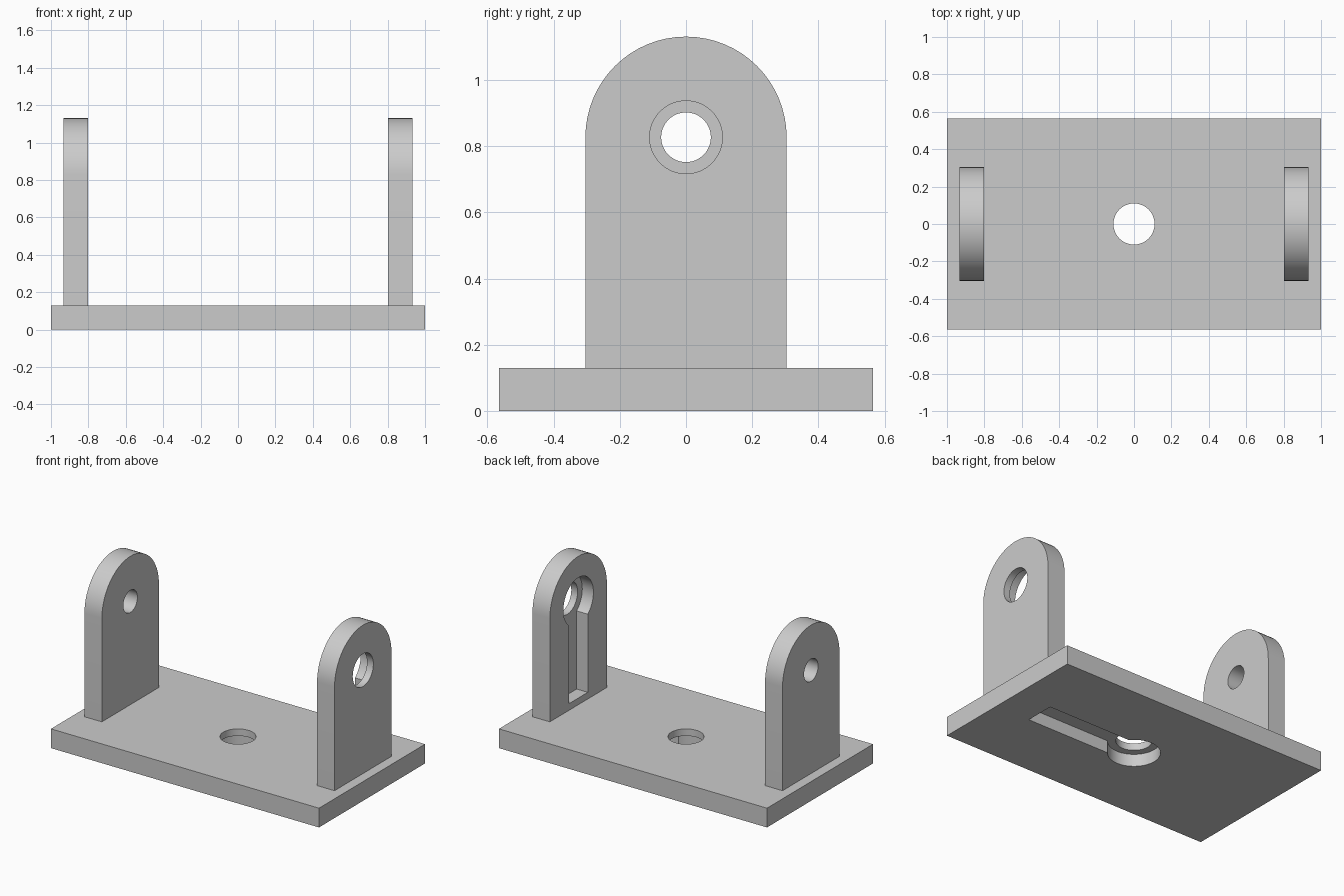
import bpy
import bmesh
from math import pi, sin, cos
from mathutils import Matrix, Vector

if "Cube" in bpy.data.objects:
    bpy.data.objects.remove(bpy.data.objects["Cube"])

# Main dimensions
LENGTH, DEPTH, THICK = 2.0, 1.13, 0.13
ARM_IN, ARM_OUT, ARM_R, PIVOT_Z = 0.803, 0.933, 0.304, 0.827
BORE_R, PIN_R, POCKET_R = 0.11, 0.075, 0.16
SLOT_W, POCKET_D = 0.2, 0.083
SEGMENTS = 64

grey = bpy.data.materials.new("light grey")
grey.use_nodes = True
colour = (0.6, 0.6, 0.6, 1)
grey.diffuse_color = colour
grey.node_tree.nodes["Principled BSDF"].inputs["Base Color"].default_value = colour


def add_object(name, bm):
    bmesh.ops.recalc_face_normals(bm, faces=bm.faces)
    mesh = bpy.data.meshes.new(name)
    bm.to_mesh(mesh)
    bm.free()
    mesh.materials.append(grey)
    obj = bpy.data.objects.new(name, mesh)
    bpy.context.collection.objects.link(obj)
    return obj


def box(name, low, high):
    low, high = Vector(low), Vector(high)
    bm = bmesh.new()
    bmesh.ops.create_cube(bm, size=1)
    bmesh.ops.scale(bm, vec=high - low, verts=bm.verts)
    bmesh.ops.translate(bm, vec=(low + high) / 2, verts=bm.verts)
    return add_object(name, bm)


def cylinder(name, radius, start, end):
    start, end = Vector(start), Vector(end)
    axis = end - start
    turn = axis.to_track_quat('Z', 'Y').to_matrix().to_4x4()
    bm = bmesh.new()
    bmesh.ops.create_cone(bm, cap_ends=True, segments=SEGMENTS, radius1=radius,
                          radius2=radius, depth=axis.length,
                          matrix=Matrix.Translation((start + end) / 2) @ turn)
    return add_object(name, bm)


def arm(name, x0, x1):
    # Upright plate with a round top
    steps = SEGMENTS // 2
    outline = [(-ARM_R, THICK), (ARM_R, THICK)]
    outline += [(ARM_R * cos(pi * i / steps), PIVOT_Z + ARM_R * sin(pi * i / steps))
                for i in range(steps + 1)]
    bm = bmesh.new()
    face = bm.faces.new([bm.verts.new((x0, y, z)) for y, z in outline])
    side = bmesh.ops.extrude_face_region(bm, geom=[face])
    verts = [v for v in side["geom"] if isinstance(v, bmesh.types.BMVert)]
    bmesh.ops.translate(bm, vec=(x1 - x0, 0, 0), verts=verts)
    return add_object(name, bm)


def cut(target, *cutters):
    bpy.context.view_layer.objects.active = target
    for cutter in cutters:
        mod = target.modifiers.new("cut", 'BOOLEAN')
        mod.operation, mod.solver, mod.object = 'DIFFERENCE', 'EXACT', cutter
        bpy.ops.object.modifier_apply(modifier=mod.name)
        bpy.data.objects.remove(cutter)


def finish(obj):
    bpy.ops.object.select_all(action='DESELECT')
    obj.select_set(True)
    bpy.context.view_layer.objects.active = obj
    bpy.ops.object.shade_smooth_by_angle(angle=pi / 6)


# Base plate: centre hole, round pocket and cable slot on the underside
base = box("base_plate", (-LENGTH / 2, -DEPTH / 2, 0), (LENGTH / 2, DEPTH / 2, THICK))
cut(base,
    cylinder("hole_cutter", BORE_R, (0, 0, -0.1), (0, 0, 0.3)),
    cylinder("pocket_cutter", POCKET_R, (0, 0, -0.1), (0, 0, POCKET_D)),
    box("slot_cutter", (0, -SLOT_W / 2, -0.1), (0.745, SLOT_W / 2, POCKET_D)))

# Left arm: large hole, round pocket and slot on the inner face
left_arm = arm("left_arm", ARM_IN, ARM_OUT)
pocket_x = ARM_IN + POCKET_D
cut(left_arm,
    cylinder("hole_cutter", BORE_R, (0.7, 0, PIVOT_Z), (1.1, 0, PIVOT_Z)),
    cylinder("pocket_cutter", POCKET_R, (0.7, 0, PIVOT_Z), (pocket_x, 0, PIVOT_Z)),
    box("slot_cutter", (0.7, -SLOT_W / 2, THICK + 0.045), (pocket_x, SLOT_W / 2, PIVOT_Z)))

# Right arm: plain small hole
right_arm = arm("right_arm", -ARM_OUT, -ARM_IN)
cut(right_arm,
    cylinder("hole_cutter", PIN_R, (-1.1, 0, PIVOT_Z), (-0.7, 0, PIVOT_Z)))

for part in (base, left_arm, right_arm):
    finish(part)
